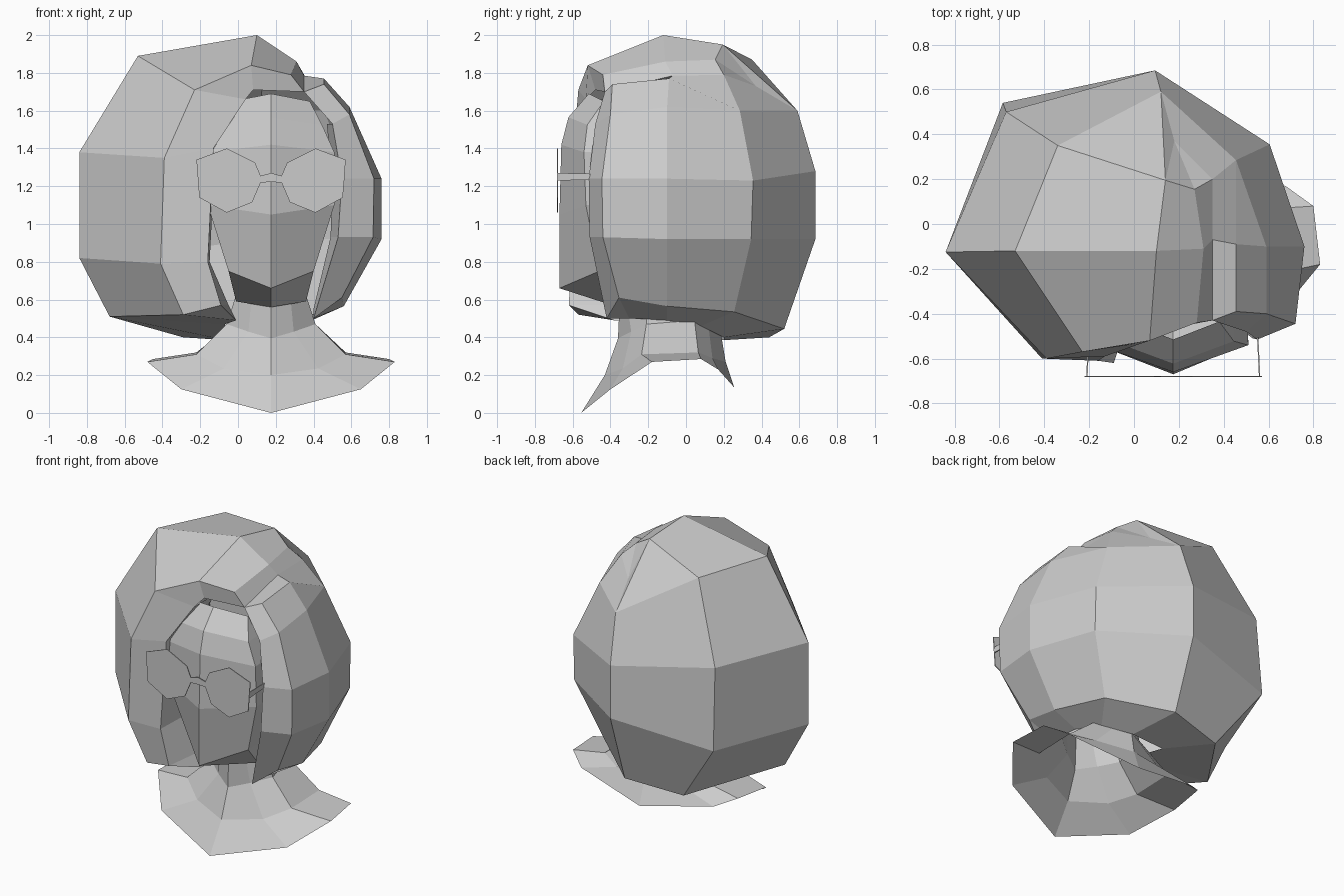
import bpy, bmesh
from mathutils import Vector

if "Cube" in bpy.data.objects:
    bpy.data.objects.remove(bpy.data.objects["Cube"], do_unlink=True)

mat = bpy.data.materials.new("plain_grey")
mat.use_nodes = True
GREY = (0.6, 0.6, 0.6, 1)
mat.diffuse_color = GREY
mat.node_tree.nodes["Principled BSDF"].inputs["Base Color"].default_value = GREY

MID = 0.175  # centre line of the face, neck and glasses


def side(x, y, z, s=1):
    return (MID + s * x, y, z)


def build(name, grids, polys=()):
    """Skin grids of points (rows of equal length) and single polygons into one flat mesh."""
    bm = bmesh.new()

    def add(pts):
        clean = []
        for p in pts:
            if p not in clean:
                clean.append(p)
        if len(clean) > 2:
            bm.faces.new([bm.verts.new(p) for p in clean])

    for g in grids:
        for a, b in zip(g, g[1:]):
            for i in range(len(a) - 1):
                add([a[i], a[i + 1], b[i + 1], b[i]])
    for p in polys:
        add(p)
    bmesh.ops.remove_doubles(bm, verts=bm.verts, dist=0.0005)
    bmesh.ops.recalc_face_normals(bm, faces=bm.faces)
    # keep open shells facing outwards
    centre = sum((v.co for v in bm.verts), Vector()) / len(bm.verts)
    if sum(f.normal.dot(f.calc_center_median() - centre) * f.calc_area() for f in bm.faces) < 0:
        bmesh.ops.reverse_faces(bm, faces=bm.faces)
    me = bpy.data.meshes.new(name)
    bm.to_mesh(me)
    bm.free()
    me.materials.append(mat)
    ob = bpy.data.objects.new(name, me)
    bpy.context.collection.objects.link(ob)
    return ob


# Hair: columns running round the head, each from crown to neck
inner_l = [(.04, -.53, 1.66), (-.13, -.59, 1.40), (-.16, -.61, .80), (-.09, -.62, .57), (-.01, -.38, .49)]
front_l = [(-.23, -.57, 1.71), (-.39, -.60, 1.35), (-.41, -.60, .79), (-.29, -.57, .52), (-.01, -.38, .49)]
side_l = [(-.53, -.12, 1.89), (-.84, -.125, 1.38), (-.84, -.125, .82), (-.68, -.10, .51), (-.07, -.15, .47)]
back_l = [(-.34, .35, 1.87), (-.57, .50, 1.37), (-.585, .54, .82), (-.29, .44, .40), (-.06, .20, .385)]
back = [(.12, .59, 1.60), (.094, .685, 1.28), (.094, .685, .92), (.10, .52, .445), (.175, .20, .40)]
back_r = [(.455, .285, 1.60), (.605, .355, 1.23), (.605, .345, .92), (.45, .255, .535), (.33, .08, .46)]
side_r = [(.59, -.10, 1.62), (.76, -.10, 1.24), (.76, -.10, .92), (.56, -.10, .565), (.39, -.10, .49)]
front_r = [(.59, -.40, 1.58), (.72, -.445, 1.24), (.715, -.44, .93), (.55, -.355, .61), (.40, -.30, .50)]
inner_r = [(.50, -.48, 1.53), (.55, -.515, 1.24), (.53, -.51, .93), (.40, -.42, .50), (.40, -.30, .50)]
lining_l = [(.04, -.30, 1.66), (-.12, -.30, 1.40), (-.15, -.30, .80), (-.05, -.30, .57), (-.01, -.30, .49)]
lining_r = [(.47, -.30, 1.53), (.50, -.30, 1.24), (.49, -.30, .93), (.40, -.30, .55), (.40, -.30, .50)]
columns = [lining_l, inner_l, front_l, side_l, back_l, back, back_r, side_r, front_r, inner_r, lining_r]

# Crown: the large sweep on one side overlaps the smaller one at the parting
ridge = [(.07, -.52, 1.84), (.10, -.12, 2.0), (.14, .195, 1.95)]
parting = [(.28, -.44, 1.79), (.31, -.11, 1.86), (.27, .155, 1.87)]
under = [(.35, -.43, 1.70), (.35, -.07, 1.785), (.35, .20, 1.79)]
shoulder = [(.455, -.39, 1.74), (.455, -.09, 1.77), back_r[0]]
spike = (.18, .37, 1.73)
fringe = (.08, -.48, 1.71)
crown = [[front_l[0], side_l[0], back_l[0]], ridge, parting, under, shoulder,
         [front_r[0], side_r[0], back_r[0]]]
build("hair", [columns, crown], [
    [back_l[0], ridge[2], back[0]],
    [ridge[2], spike, back[0]],
    [ridge[2], parting[2], spike],
    [parting[2], under[2], spike],
    [spike, under[2], back_r[0], back[0]],
    [inner_l[0], front_l[0], ridge[0], fringe],
    [fringe, ridge[0], parting[0], under[0]],
    [under[0], shoulder[0], front_r[0], inner_r[0]],
])

# Face: half widths mirrored about the centre line; rows from forehead to throat
face_rows = [
    # centre y, z; edge half width, y, z
    (-.515, 1.69, .205, -.435, 1.65),
    (-.66, 1.42, .335, -.54, 1.38),
    (-.67, 1.05, .335, -.53, 1.10),
    (-.67, .66, .225, -.46, .75),
    (-.36, .56, .185, -.30, .59),
]
face = []
for cy, cz, w, ey, ez in face_rows:
    face.append([side(w * .95, -.15, ez, -1), side(w, ey, ez, -1), (MID, cy, cz),
                 side(w, ey, ez), side(w * .95, -.15, ez)])
# split the brow and cheek rows once more for a rounder forehead
brow = [tuple((Vector(a) + Vector(b)) / 2 + Vector((0, -.035, .01))) for a, b in zip(face[0], face[1])]
face.insert(1, brow)
build("face", [face])


# Neck and shoulders: rings of front, three or four side points and back
def ring(front, pts, rear):
    r = [side(*p) for p in pts]
    l = [side(*p, -1) for p in reversed(pts)]
    f = (MID, *front)
    return [f] + r + [(MID, *rear)] + l + [f]


neck = [
    ring((-.35, .62), [(.10, -.32, .64), (.18, -.20, .64), (.16, .04, .62), (.08, .10, .60)], (.12, .60)),
    ring((-.36, .395), [(.12, -.29, .43), (.235, -.21, .47), (.18, .045, .49), (.09, .12, .45)], (.185, .42)),
    ring((-.43, .20), [(.25, -.335, .235), (.395, -.235, .31), (.395, .065, .32), (.25, .14, .29)], (.21, .27)),
    ring((-.555, 0), [(.475, -.40, .125), (.655, -.18, .27), (.625, .08, .285), (.50, .17, .23)], (.255, .135)),
]
build("neck_and_shoulders", [neck])

# Glasses: thin flat lenses, a bridge and short arms
Y = -.68
lens = [(.395, 1.34), (.235, 1.40), (.085, 1.325), (.055, 1.255),
        (.055, 1.22), (.10, 1.115), (.235, 1.06), (.38, 1.14)]
polys = [[side(x, Y, z, s) for x, z in lens] for s in (-1, 1)]
polys.append([side(.055, Y, 1.255, -1), (MID, Y, 1.27), side(.055, Y, 1.255),
              side(.055, Y, 1.22), (MID, Y, 1.222), side(.055, Y, 1.22, -1)])
for s in (-1, 1):
    polys.append([side(.385, Y, 1.27, s), side(.385, Y, 1.23, s),
                  side(.375, -.47, 1.235, s), side(.375, -.47, 1.265, s)])
glasses = build("glasses", [], polys)
thick = glasses.modifiers.new("thickness", 'SOLIDIFY')
thick.thickness = 0.006
thick.offset = 0
